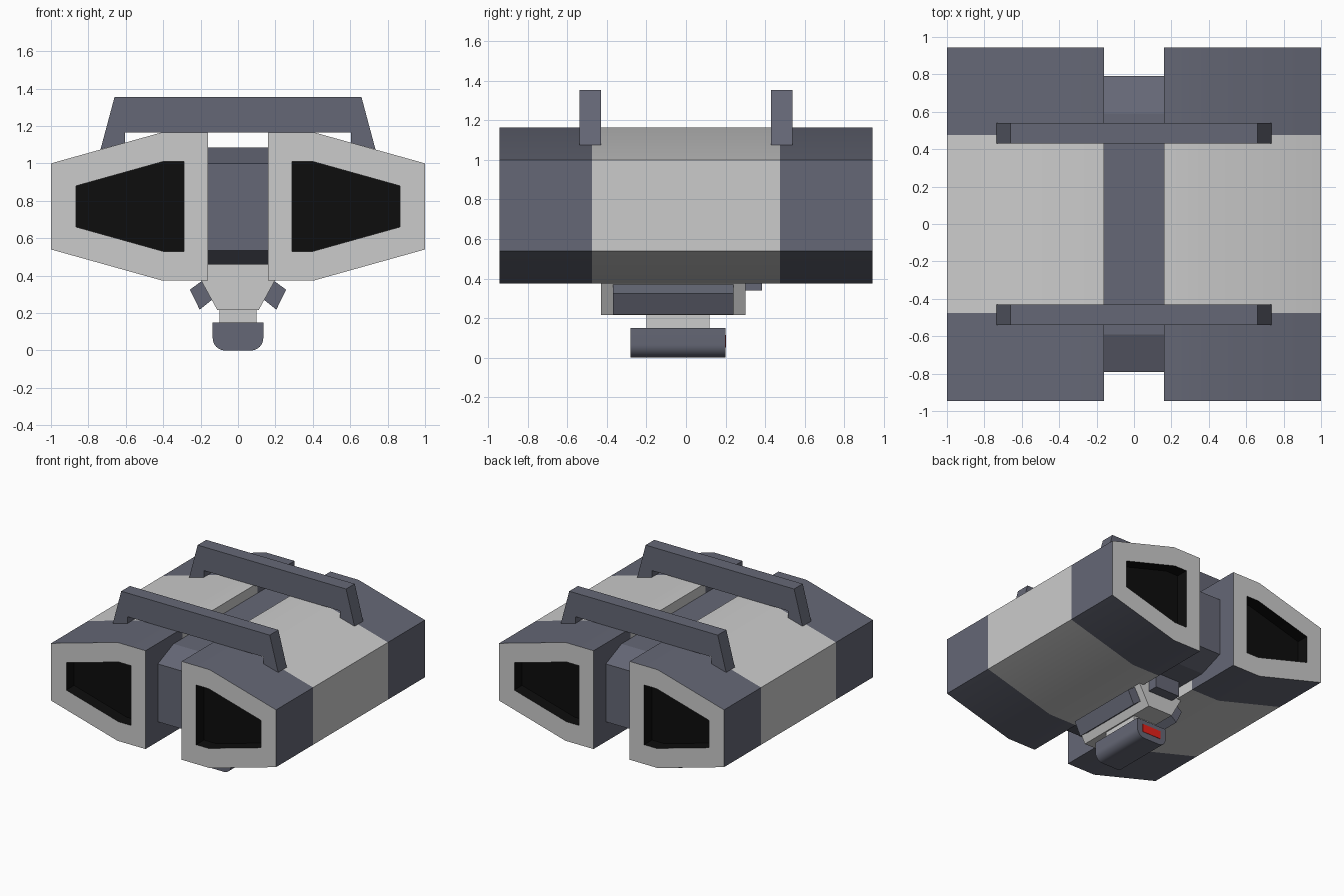
import bpy, bmesh
from math import sin, cos, pi, radians

if "Cube" in bpy.data.objects:
    bpy.data.objects.remove(bpy.data.objects["Cube"])


def material(name, rgb):
    m = bpy.data.materials.new(name)
    m.diffuse_color = (*rgb, 1)
    m.use_nodes = True
    m.node_tree.nodes["Principled BSDF"].inputs["Base Color"].default_value = m.diffuse_color
    return m


GREY = material("light_grey", (0.8, 0.8, 0.8))
DARK = material("slate", (0.13, 0.137, 0.18))
BLACK = material("black", (0.004, 0.004, 0.004))
RED = material("red", (0.8, 0.015, 0.01))


def loft(name, rings, mats, smooth=False):
    """Loft (y, xz profile) rings; mats holds start cap, each band, end cap."""
    bm = bmesh.new()
    loops = [[bm.verts.new((x, y, z)) for x, z in prof] for y, prof in rings]
    slots = list(dict.fromkeys(mats))
    bm.faces.new(loops[0]).material_index = slots.index(mats[0])
    for a, b, m in zip(loops, loops[1:], mats[1:]):
        for i in range(len(a)):
            j = (i + 1) % len(a)
            bm.faces.new((a[i], a[j], b[j], b[i])).material_index = slots.index(m)
    bm.faces.new(loops[-1][::-1]).material_index = slots.index(mats[-1])
    bmesh.ops.recalc_face_normals(bm, faces=bm.faces)
    me = bpy.data.meshes.new(name)
    bm.to_mesh(me)
    bm.free()
    for m in slots:
        me.materials.append(m)
    ob = bpy.data.objects.new(name, me)
    bpy.context.collection.objects.link(ob)
    if smooth:
        bpy.ops.object.select_all(action='DESELECT')
        ob.select_set(True)
        bpy.context.view_layer.objects.active = ob
        bpy.ops.object.shade_smooth_by_angle(angle=radians(30))
    return ob


def prism(name, prof, y0, y1, mat, smooth=False):
    return loft(name, [(y0, prof), (y1, prof)], [mat] * 3, smooth)


def rect(hw, z0, z1):
    return [(-hw, z0), (hw, z0), (hw, z1), (-hw, z1)]


def mirror_x(ob):
    ob.modifiers.new("mirror", 'MIRROR').use_axis[0] = True


# Side pods: banded hulls with a black recess in each end
hull = [(.16, .375), (.41, .375), (1, .54), (1, 1), (.41, 1.165), (.16, 1.165)]
hole = [(.29, .53), (.40, .53), (.865, .66), (.865, .88), (.40, 1.01), (.29, 1.01)]
pod = loft("side_pod",
           [(-.845, hole), (-.945, hole), (-.945, hull), (-.475, hull),
            (.475, hull), (.945, hull), (.945, hole), (.845, hole)],
           [BLACK, BLACK, GREY, DARK, GREY, DARK, GREY, BLACK, BLACK], True)
mirror_x(pod)

# Central spine with sloped ends
high, low = rect(.16, .46, 1.085), rect(.16, .535, 1.0)
loft("central_spine", [(-.79, low), (-.59, high), (.59, high), (.79, low)], [DARK] * 5)

# Two bridging handles over the pods
half = [(.66, 1.355), (.735, 1.075), (.605, 1.11), (.605, 1.165)]
handle = half + [(-x, z) for x, z in reversed(half)]
for label, y in (("front", -.485), ("rear", .485)):
    prism(label + "_handle", handle, y - .055, y + .055, DARK)

# Belly mount tapering down from between the pods
prism("belly_mount", [(-.16, .46), (-.16, .375), (-.198, .375), (-.11, .215),
                      (.11, .215), (.198, .375), (.16, .375), (.16, .46)],
      -.43, .30, GREY)
prism("mount_rear_block", rect(.11, .34, .462), .29, .385, DARK)
panel = prism("mount_side_panel", [(.14, .27), (.205, .218), (.257, .325), (.195, .37)],
              -.37, .24, DARK)
mirror_x(panel)

# Neck and rounded sensor housing with a red rear window
prism("sensor_neck", rect(.10, .14, .225), -.20, .12, GREY)
r = .065
arc = [(.135 - r + r * sin(a), r - r * cos(a)) for a in (pi / 2 * i / 8 for i in range(9))]
foot = arc + [(.135, .15), (-.135, .15)] + [(-x, z) for x, z in reversed(arc)]
prism("sensor_housing", foot, -.28, .20, DARK, True)
prism("red_window", rect(.085, .05, .115), .19, .203, RED)
